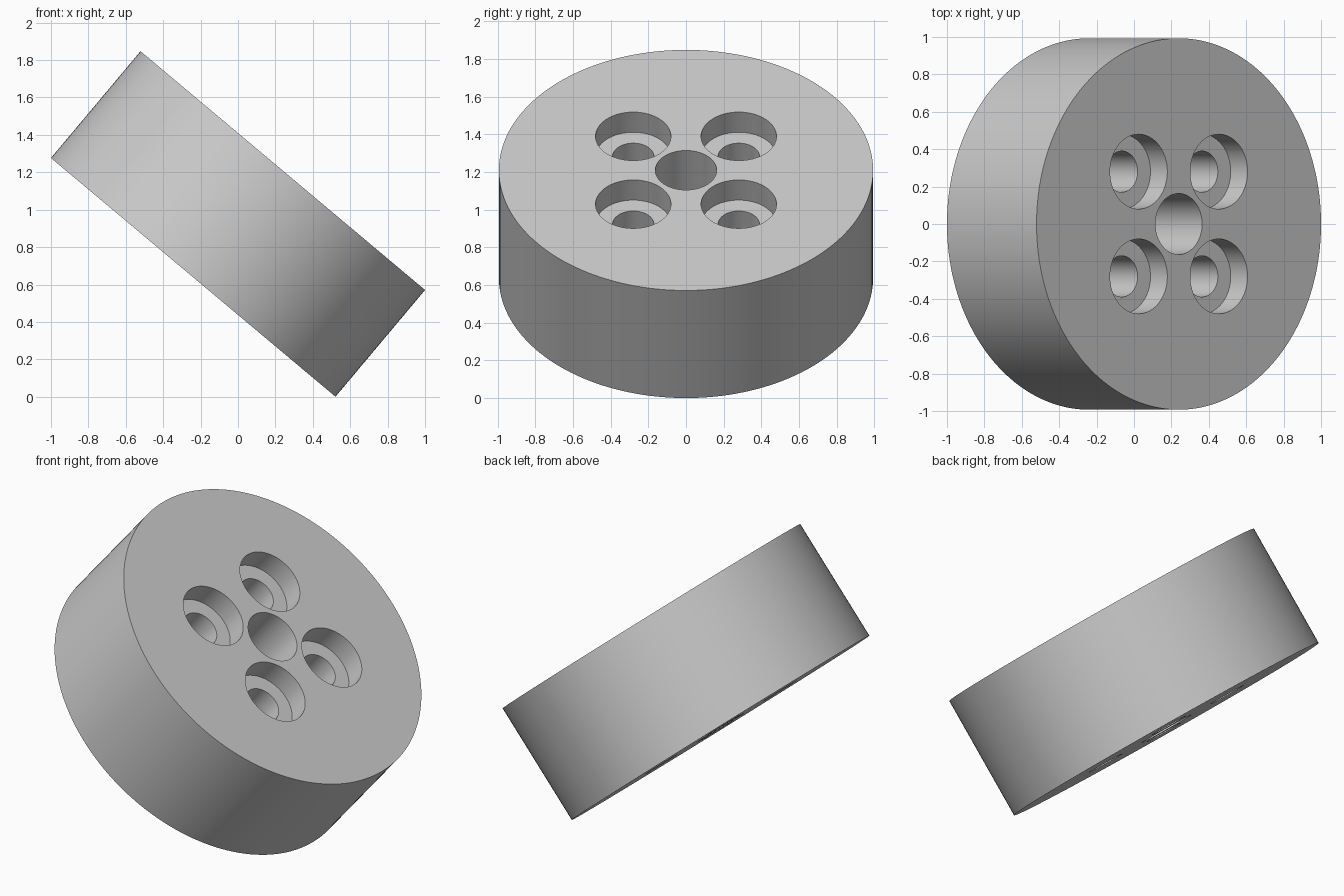
import bpy
import math

RADIUS, THICK, TILT = 0.993, 0.745, math.radians(40)
HALF = THICK / 2

cube = bpy.data.objects.get("Cube")
if cube:
    bpy.data.objects.remove(cube, do_unlink=True)

# Plain grey material
grey = bpy.data.materials.new("plain_grey")
grey.use_nodes = True
colour = (0.6, 0.6, 0.6, 1)
grey.diffuse_color = colour
grey.node_tree.nodes["Principled BSDF"].inputs["Base Color"].default_value = colour


def cylinder(name, radius, bottom, top, x=0, y=0, sides=96):
    bpy.ops.mesh.primitive_cylinder_add(
        vertices=sides, radius=radius, depth=top - bottom,
        location=(x, y, (top + bottom) / 2))
    obj = bpy.context.object
    obj.name = name
    return obj


def drill(body, radius, bottom, top, x=0, y=0):
    cutter = cylinder("hole_cutter", radius, bottom, top, x, y, 64)
    cutter.hide_render = True
    mod = body.modifiers.new("hole", 'BOOLEAN')
    mod.operation = 'DIFFERENCE'
    mod.solver = 'EXACT'
    mod.object = cutter
    bpy.context.view_layer.objects.active = body
    bpy.ops.object.modifier_apply(modifier=mod.name)
    bpy.data.objects.remove(cutter, do_unlink=True)


# Thick round disc
disc = cylinder("wheel_disc", RADIUS, -HALF, HALF, sides=160)
disc.data.materials.append(grey)

# Axle hole right through the middle
drill(disc, 0.163, -1, 1)

# Four counterbored bolt holes in a square
for x in (-0.28, 0.28):
    for y in (-0.28, 0.28):
        drill(disc, 0.2, HALF - 0.14, 1, x, y)
        drill(disc, 0.11, -1, 1, x, y)

# Smooth the walls, keep the rims sharp
bpy.ops.object.select_all(action='DESELECT')
disc.select_set(True)
bpy.context.view_layer.objects.active = disc
bpy.ops.object.shade_smooth_by_angle(angle=math.radians(30))

# Lean the disc so its lowest rim point touches the ground
disc.rotation_euler = (0, TILT, 0)
disc.location = (0, 0, RADIUS * math.sin(TILT) + HALF * math.cos(TILT))
